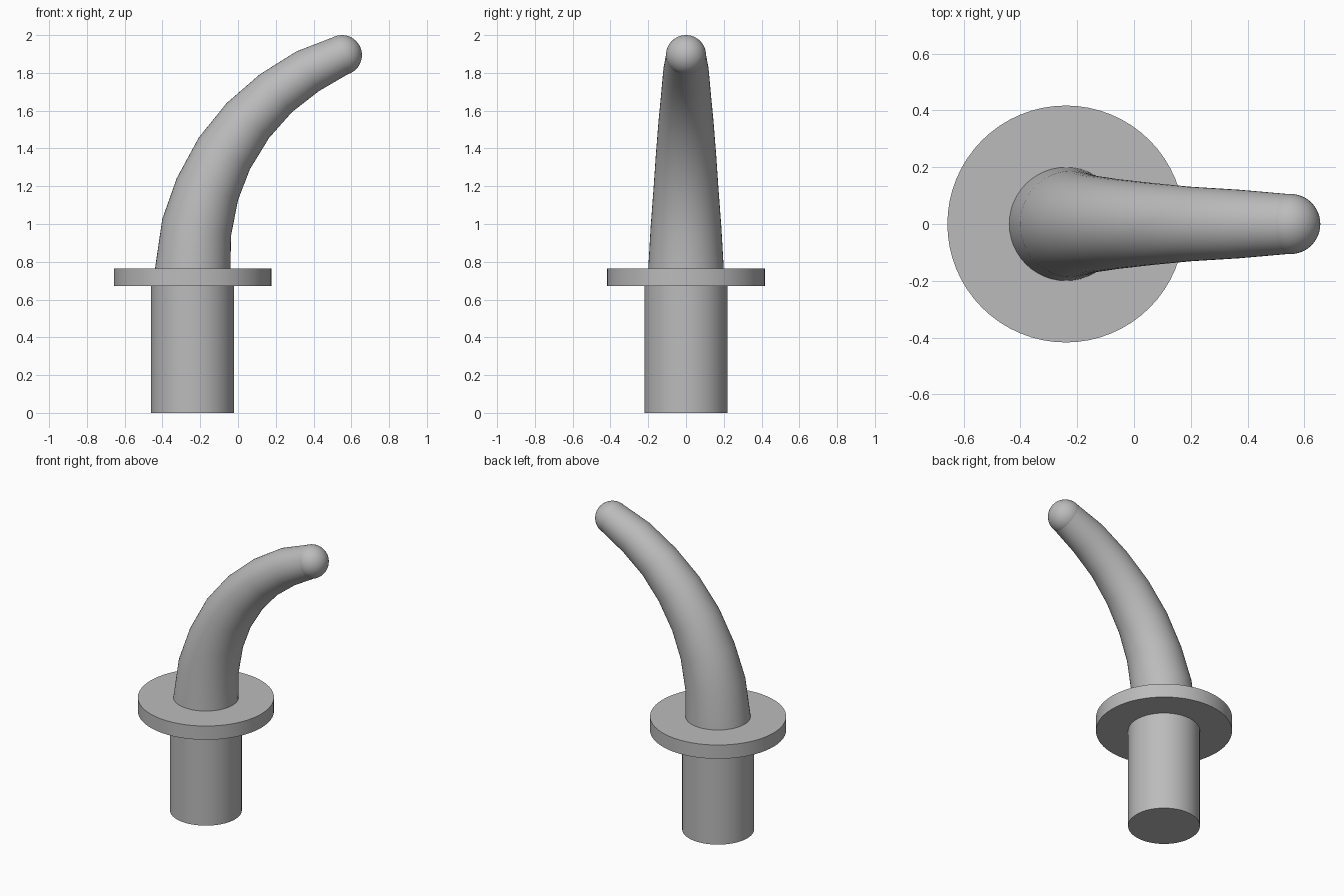
import bpy, bmesh, math
from mathutils import Vector

if "Cube" in bpy.data.objects:
    bpy.data.objects.remove(bpy.data.objects["Cube"])

AXIS_X = -0.24
SIDES = 48

metal = bpy.data.materials.new("grey metal")
metal.diffuse_color = (0.5, 0.5, 0.5, 1)
metal.use_nodes = True
metal.node_tree.nodes["Principled BSDF"].inputs["Base Color"].default_value = metal.diffuse_color


def finish(obj):
    obj.data.materials.append(metal)
    bpy.ops.object.select_all(action='DESELECT')
    obj.select_set(True)
    bpy.context.view_layer.objects.active = obj
    bpy.ops.object.shade_smooth_by_angle(angle=math.radians(30))


def cylinder(name, radius, z0, z1):
    bpy.ops.mesh.primitive_cylinder_add(vertices=64, radius=radius, depth=z1 - z0,
                                        location=(AXIS_X, 0, (z0 + z1) / 2))
    obj = bpy.context.object
    obj.name = name
    finish(obj)


# Straight shank and the round collar above it
cylinder("shank", 0.22, 0, 0.675)
cylinder("collar", 0.417, 0.672, 0.765)

# Curved tapering arm: each ring spans an outer and an inner (x, z) point
RINGS = [
    ((-0.44, 0.76), (-0.04, 0.76)),
    ((-0.401, 1.026), (-0.037, 0.937)),
    ((-0.324, 1.243), (0.0, 1.127)),
    ((-0.208, 1.457), (0.063, 1.29)),
    ((-0.06, 1.64), (0.164, 1.455)),
    ((0.115, 1.792), (0.286, 1.593)),
    ((0.31, 1.914), (0.429, 1.704)),
    ((0.52, 1.995), (0.59, 1.798)),
]
bm = bmesh.new()
loops = []
for (ox, oz), (ix, iz) in RINGS:
    outer, inner = Vector((ox, 0, oz)), Vector((ix, 0, iz))
    mid, arm = (outer + inner) / 2, (inner - outer) / 2
    side = Vector((0, arm.length, 0))
    loops.append([bm.verts.new(mid + arm * math.cos(a) + side * math.sin(a))
                  for a in (2 * math.pi * i / SIDES for i in range(SIDES))])
for low, high in zip(loops, loops[1:]):
    for i in range(SIDES):
        j = (i + 1) % SIDES
        bm.faces.new((low[i], low[j], high[j], high[i]))
bm.faces.new(loops[0][::-1])
bm.faces.new(loops[-1])
bmesh.ops.recalc_face_normals(bm, faces=bm.faces)
mesh = bpy.data.meshes.new("curved_arm")
bm.to_mesh(mesh)
bm.free()
arm_obj = bpy.data.objects.new("curved_arm", mesh)
bpy.context.collection.objects.link(arm_obj)
finish(arm_obj)

# Ball at the end of the arm
bpy.ops.mesh.primitive_uv_sphere_add(segments=48, ring_count=24, radius=0.106,
                                     location=(0.55, 0, 1.894))
ball = bpy.context.object
ball.name = "round_tip"
finish(ball)
